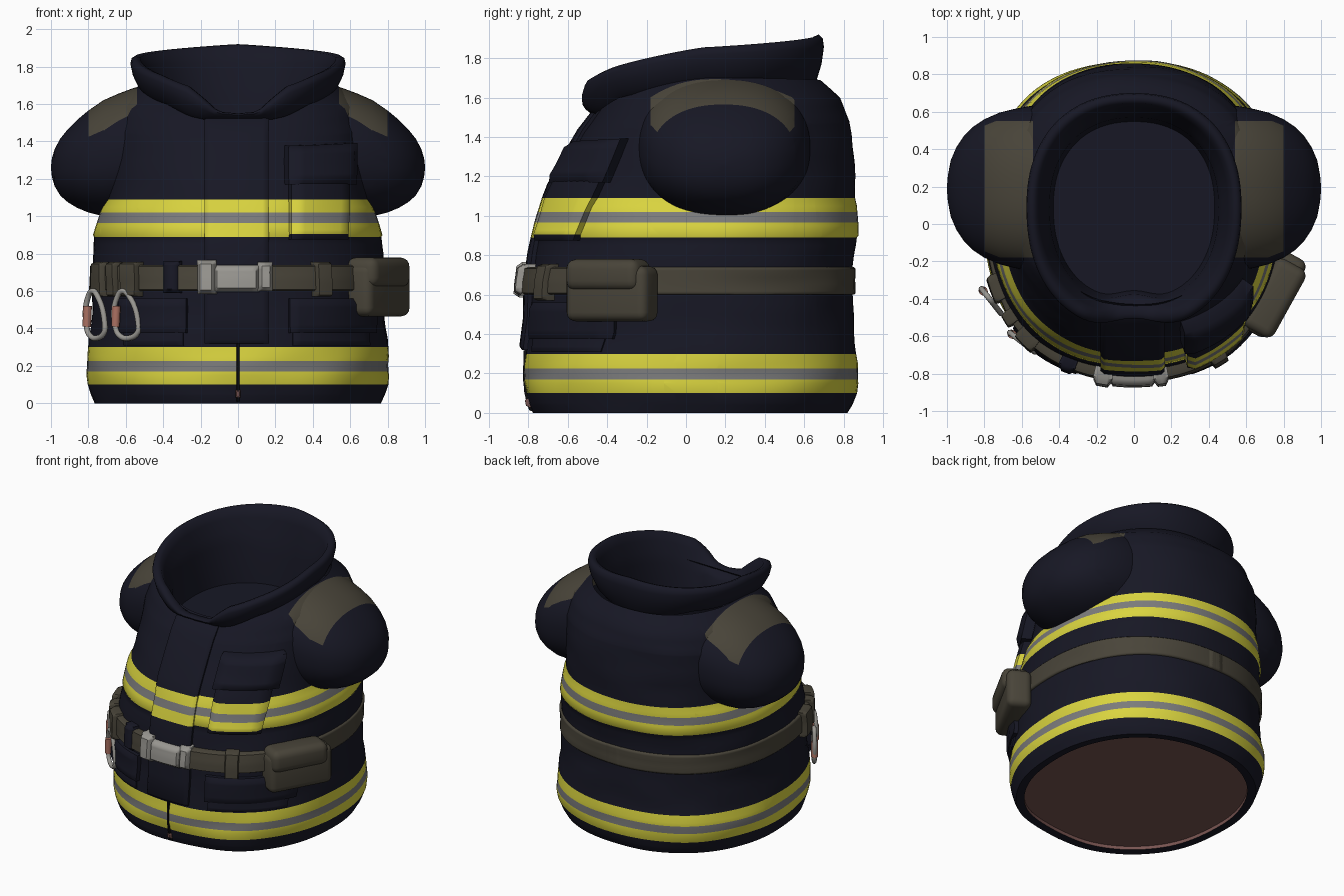
import bpy, bmesh, math
from mathutils import Vector, noise

if "Cube" in bpy.data.objects:
    bpy.data.objects.remove(bpy.data.objects["Cube"])


def material(name, r, g, b):
    m = bpy.data.materials.new(name)
    m.use_nodes = True
    m.diffuse_color = (r, g, b, 1)
    node = next(n for n in m.node_tree.nodes if n.type == 'BSDF_PRINCIPLED')
    node.inputs["Base Color"].default_value = (r, g, b, 1)
    node.inputs["Roughness"].default_value = 0.8
    return m


NAVY = material("navy cloth", 0.0085, 0.0088, 0.018)
YELLOW = material("yellow tape", 0.7, 0.66, 0.05)
SILVER = material("silver tape", 0.2, 0.2, 0.2)
OLIVE = material("olive webbing", 0.066, 0.058, 0.041)
LINING = material("brown lining", 0.19, 0.09, 0.083)
METAL = material("light metal", 0.32, 0.31, 0.285)
PINK = material("red clip gate", 0.42, 0.17, 0.125)
BLACK = material("black zip", 0.004, 0.004, 0.005)
CLOTH = [NAVY, YELLOW, SILVER, OLIVE, LINING]


def sample(keys, v):
    """Linear interpolation in rows whose first entry is the key."""
    for a, b in zip(keys, keys[1:]):
        if v <= b[0]:
            f = max(0, (v - a[0]) / (b[0] - a[0]))
            return [p + (q - p) * f for p, q in zip(a[1:], b[1:])]
    return keys[-1][1:]


# Torso rings: side height, front height, back height, half width, front y, back y
TORSO = [
    (0.0, 0.0, 0.0, 0.765, -0.775, 0.82), (0.04, 0.04, 0.04, 0.78, -0.795, 0.845),
    (0.1, 0.1, 0.1, 0.80, -0.81, 0.865), (0.3, 0.3, 0.3, 0.80, -0.81, 0.865),
    (0.4, 0.4, 0.4, 0.785, -0.80, 0.855), (0.67, 0.67, 0.67, 0.78, -0.79, 0.84),
    (0.8, 0.8, 0.8, 0.775, -0.77, 0.855), (0.89, 0.89, 0.89, 0.765, -0.75, 0.865),
    (1.09, 1.09, 1.09, 0.71, -0.70, 0.86), (1.3, 1.3, 1.3, 0.70, -0.60, 0.855),
    (1.46, 1.42, 1.48, 0.70, -0.525, 0.83), (1.6, 1.5, 1.6, 0.65, -0.47, 0.78),
    (1.7, 1.55, 1.69, 0.53, -0.43, 0.68)]
STRIPES = [0.1, 0.17, 0.225, 0.3, 0.89, 0.965, 1.02, 1.09]
POWER = 2 / 2.25


def pw(v, power=POWER):
    return math.copysign(abs(v) ** power, v)


def surface(t, s, off=0.0, scale=1.0):
    """Point on the torso; t turns from the front towards +x, s is height."""
    zf, zb, hw, yf, yb = sample(TORSO, s)
    c, cy, hd = math.cos(t), (yf + yb) / 2, (yb - yf) / 2
    z = s + ((zf if c > 0 else zb) - s) * c * c
    p = Vector((hw * pw(math.sin(t)) * scale, cy - hd * pw(c) * scale, z))
    fold = 0.012 * noise.noise(Vector((p.x * 2.5, p.y * 2.5, z * 7)))
    return p + Vector((math.sin(t), -c, 0)) * (off + fold)


def angle_at(x, s):
    r = x / sample(TORSO, s)[2]
    return math.asin(math.copysign(min(1, abs(r)) ** (1 / POWER), r))


def tape(z):
    """Material slot of the reflective tape at a height."""
    for a, b, c, d in (STRIPES[:4], STRIPES[4:]):
        if a < z < d:
            return 2 if b < z < c else 1
    return 0


def finish(bm, name, mats, sharp=50):
    bmesh.ops.remove_doubles(bm, verts=bm.verts, dist=1e-5)
    me = bpy.data.meshes.new(name)
    bm.to_mesh(me)
    bm.free()
    for m in mats:
        me.materials.append(m)
    me.shade_smooth()
    me.set_sharp_from_angle(angle=math.radians(sharp))
    ob = bpy.data.objects.new(name, me)
    bpy.context.collection.objects.link(ob)
    return ob


def skin(rows, closed):
    """Mesh through rows of points."""
    bm = bmesh.new()
    vs = [[bm.verts.new(p) for p in row] for row in rows]
    n = len(vs[0])
    for lo, hi in zip(vs, vs[1:]):
        for i in range(n if closed else n - 1):
            k = (i + 1) % n
            bm.faces.new((lo[i], lo[k], hi[k], hi[i]))
    return bm, vs


def mark_shoulders(bm):
    """Cut the shoulder patch outline into the cloth and colour it."""
    cuts = [((x, 0, 0), (1, 0, 0)) for x in (-0.8, -0.54, 0.54, 0.8)]
    cuts += [((0, y, 0), (0, 1, 0)) for y in (-0.18, 0.55)]
    for co, no in cuts:
        bmesh.ops.bisect_plane(bm, geom=bm.verts[:] + bm.edges[:] + bm.faces[:],
                               plane_co=co, plane_no=no)
    for f in bm.faces:
        c = f.calc_center_median()
        if 0.54 < abs(c.x) < 0.8 and -0.18 < c.y < 0.55 and c.z > 1.45:
            f.material_index = 3


def panel(name, u0, u1, s0, s1, off, mats=CLOTH, by_x=True, front=0.0, n=10, edge=0.02):
    """Raised plate that follows the torso, with rounded borders."""
    def spread(a, b, inner):
        e = min(edge, (b - a) / 4)
        return ([(a, 0), (a, 0.7), (a + e, 1)] + [(v, 1) for v in inner if a + e < v < b - e]
                + [(b - e, 1), (b, 0.7), (b, 0)])
    us = spread(u0, u1, [u0 + (u1 - u0) * i / n for i in range(1, n)])
    ss = spread(s0, s1, sorted(STRIPES + [s0 + (s1 - s0) * i / 8 for i in range(1, 8)]))
    rows = []
    for s, ks in ss:
        row = []
        for u, ku in us:
            t = angle_at(u, s) if by_x else u
            full = off + front * max(0, math.cos(t)) ** 2
            row.append(surface(t, s, -0.012 + (full + 0.012) * min(ks, ku)))
        rows.append(row)
    bm, _ = skin(rows, False)
    if mats is CLOTH:
        for f in bm.faces:
            f.material_index = tape(f.calc_center_median().z)
    return finish(bm, name, mats)


def box(name, loc, size, turn, bevel, mat):
    bm = bmesh.new()
    bmesh.ops.create_cube(bm, size=1)
    for v in bm.verts:
        v.co = Vector(a * b for a, b in zip(v.co, size))
    bmesh.ops.bevel(bm, geom=bm.edges[:], offset=bevel, segments=4, profile=0.5, affect='EDGES')
    ob = finish(bm, name, [mat])
    ob.location, ob.rotation_euler = loc, (0, 0, turn)
    return ob


# Torso with tape, hem and lining
ANGLES = [2 * math.pi * i / 96 for i in range(96)]
heights = sorted({r[0] for r in TORSO} | set(STRIPES) | {i * 0.05 for i in range(1, 34)})
rows = [[surface(t, 0, 0, 0.93) + Vector((0, 0, h)) for t in ANGLES] for h in (0.03, 0.005)]
rows += [[surface(t, s, 0.008 if tape(s) else 0) for t in ANGLES] for s in heights]
bm, vs = skin(rows, True)
for f in bm.faces:
    f.material_index = tape(f.calc_center_median().z)
for f in bm.faces[:96]:
    f.material_index = 4
bm.faces.new(vs[0][::-1]).material_index = 4
mark_shoulders(bm)
finish(bm, "jacket_body", CLOTH)

# Short rounded sleeves flowing out of the shoulders: x, top, bottom, half depth
SLEEVE = [(0.5, 1.70, 1.0, 0.44), (0.56, 1.685, 1.0, 0.44), (0.64, 1.655, 1.0, 0.425),
          (0.72, 1.62, 1.0, 0.405), (0.8, 1.565, 1.02, 0.37), (0.86, 1.515, 1.045, 0.33),
          (0.91, 1.465, 1.075, 0.28), (0.95, 1.415, 1.11, 0.22), (0.98, 1.36, 1.16, 0.15),
          (0.995, 1.31, 1.21, 0.07), (1.0, 1.265, 1.255, 0.01)]
for side, m in (("left", 1), ("right", -1)):
    rows = []
    for x, top, low, ry in SLEEVE:
        rows.append([(m * x, 0.19 + ry * pw(math.cos(m * a)),
                      (top + low) / 2 + (top - low) / 2 * pw(math.sin(m * a))) for a in ANGLES])
    bm, vs = skin(rows, True)
    bm.faces.new(vs[-1])
    mark_shoulders(bm)
    finish(bm, side + "_sleeve", CLOTH)

# Standing collar, low at the throat and high at the nape
TOP = [(0, 1.55), (0.17, 1.56), (0.3, 1.63), (0.45, 1.695), (0.8, 1.755), (1.57, 1.855),
       (math.pi, 1.92)]
BASE = [(0, 1.51), (0.3, 1.53), (0.5, 1.56), (0.8, 1.62), (1.57, 1.70), (2.3, 1.72),
        (math.pi, 1.67)]
SECTION = [(0.89, -0.15), (0.93, 0.0), (0.98, 0.4), (1.0, 0.75), (0.99, 0.92), (0.955, 1.0),
           (0.91, 0.95), (0.875, 0.6), (0.82, 0.1), (0.785, -0.4), (0.75, None)]
rows = []
for scale, k in SECTION:
    row = []
    for t in ANGLES:
        a = min(t, 2 * math.pi - t)
        lo, hi = sample(BASE, a)[0], sample(TOP, a)[0]
        r = scale * (1 - 0.1 * math.exp(-(a / 0.25) ** 2))
        ry = 0.66 if math.cos(t) > 0 else 0.61
        z = 1.37 if k is None else lo + (hi - lo) * k
        row.append((0.575 * r * pw(math.sin(t)), 0.09 - ry * r * pw(math.cos(t)), z))
    rows.append(row)
bm, vs = skin(rows, True)
bm.faces.new(vs[-1])
finish(bm, "collar", [NAVY], 70)

# Front placket, zip and pockets
panel("front_placket", -0.175, 0.16, 0.32, 1.66, 0.036)
panel("zip", -0.009, 0.009, 0.01, 0.32, 0.014, [BLACK], n=2, edge=0.004)
panel("zip_pull", -0.014, 0.014, 0.03, 0.07, 0.02, [LINING], n=2, edge=0.006)
panel("chest_pocket", 0.27, 0.56, 0.875, 1.3, 0.075, edge=0.03)
panel("chest_pocket_flap", 0.25, 0.58, 1.17, 1.4, 0.105, edge=0.04)
for side, a, b in (("left", 0.27, 0.72), ("right", -0.62, -0.27)):
    panel(side + "_lower_pocket", a + 0.02, b - 0.02, 0.31, 0.5, 0.02)
    panel(side + "_lower_pocket_flap", a, b, 0.375, 0.56, 0.045, edge=0.03)

# Belt with keepers and hanging loops
panel("belt", -3.2, 3.2, 0.6, 0.74, 0.014, [OLIVE], False, 0.042, 96, 0.008)
LOOPS = [(-1.24, -1.06), (-0.98, -0.88), (-0.82, -0.66), (0.48, 0.6)]
for i, (a, b) in enumerate(LOOPS):
    panel(f"belt_loop_{i + 1}", a, b, 0.57, 0.755, 0.05, [OLIVE], False, 0.03, 4, 0.01)
panel("belt_keeper", -0.38, -0.3, 0.59, 0.76, 0.07, [NAVY], n=4)

# Buckle in three plates
panel("buckle_left", -0.205, -0.11, 0.585, 0.765, 0.09, [METAL], n=4)
panel("buckle_middle", -0.125, 0.11, 0.595, 0.74, 0.08, [METAL], n=6)
panel("buckle_right", 0.1, 0.175, 0.6, 0.755, 0.085, [METAL], n=4)

# Belt pouch
TURN = math.radians(-29)
box("pouch", (0.745, -0.375, 0.605), (0.17, 0.47, 0.28), TURN, 0.045, OLIVE)
box("pouch_flap", (0.75, -0.395, 0.70), (0.19, 0.42, 0.16), TURN, 0.05, OLIVE)


def tube(name, pts, radius, mat, cyclic):
    cu = bpy.data.curves.new(name, 'CURVE')
    cu.dimensions = '3D'
    cu.bevel_depth, cu.bevel_resolution, cu.use_fill_caps = radius, 3, True
    sp = cu.splines.new('BEZIER')
    sp.bezier_points.add(len(pts) - 1)
    for bp, p in zip(sp.bezier_points, pts):
        bp.co = p
        bp.handle_left_type = bp.handle_right_type = 'AUTO'
    sp.use_cyclic_u, sp.resolution_u = cyclic, 6
    cu.materials.append(mat)
    bpy.context.collection.objects.link(bpy.data.objects.new(name, cu))


# Spring clips hanging from the loops: centre and turn of each
CLIP = [(-0.055, 0.11), (-0.02, 0.135), (0.02, 0.11), (0.085, -0.04), (0.08, -0.085),
        (0.03, -0.115), (-0.04, -0.105), (-0.07, -0.06)]
for i, (x, y, turn) in enumerate(((-0.765, -0.41, -0.9), (-0.6, -0.63, -0.66))):
    mid = Vector((x, y, 0.465))
    along = Vector((math.cos(turn), math.sin(turn), 0))

    def place(u, v):
        return mid + along * u + Vector((0, 0, v))
    tube(f"clip_{i + 1}", [place(u, v) for u, v in CLIP], 0.015, METAL, True)
    tube(f"clip_gate_{i + 1}", [place(-0.07, -0.055), place(-0.063, 0.055)], 0.023, PINK, False)
